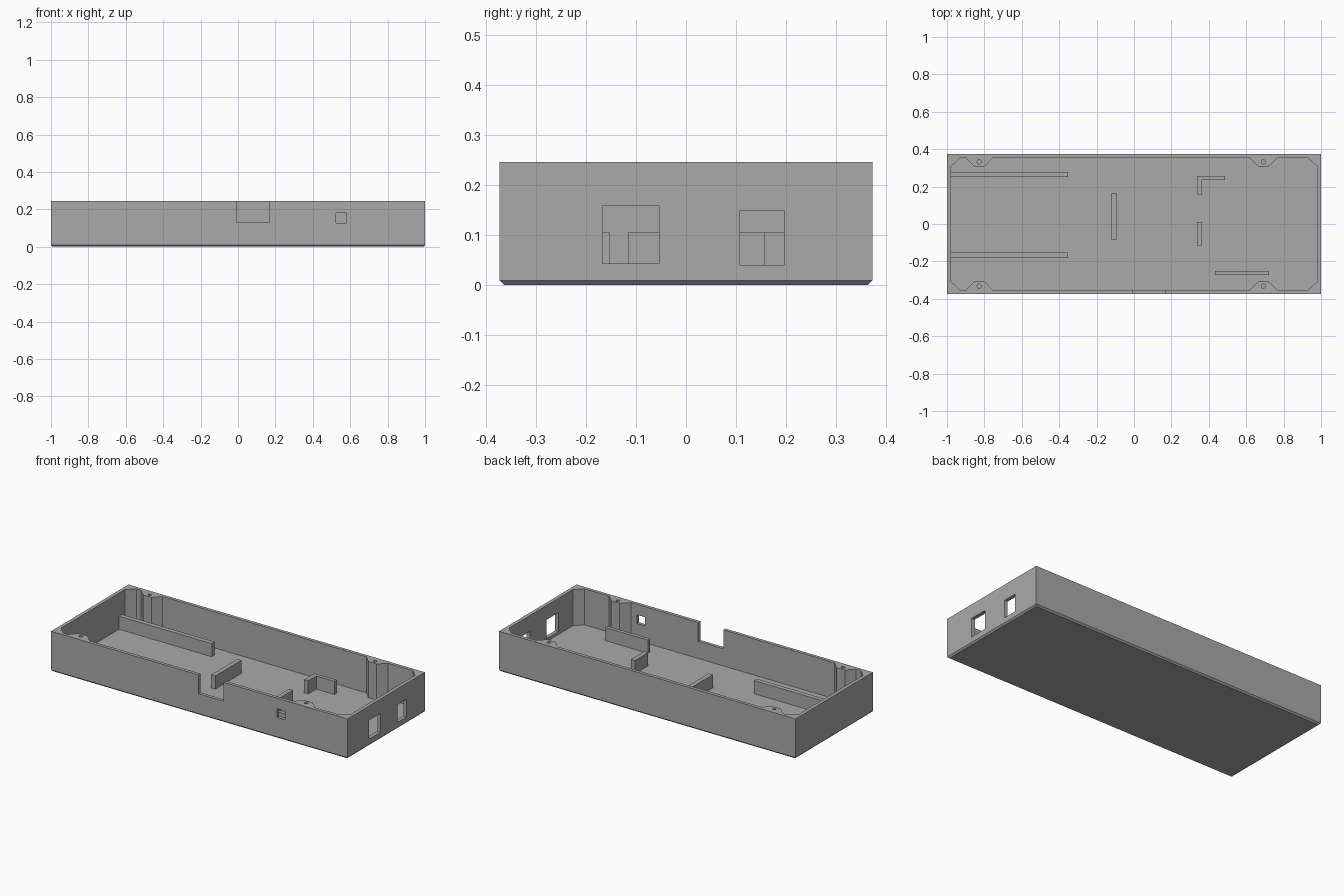
import bpy
import bmesh

HALF_X, HALF_Y, HEIGHT = 1.0, 0.373, 0.245
FLOOR = 0.025       # top of the floor
RIB_TOP = 0.105
WALL_X, WALL_Y = 0.978, 0.353
POST_X = (0.692, -0.828)
POST_Y = 0.308      # inner face of the screw posts

cube = bpy.data.objects.get("Cube")
if cube:
    bpy.data.objects.remove(cube)

grey = bpy.data.materials.new("grey plastic")
grey.use_nodes = True
grey.diffuse_color = (0.4, 0.4, 0.4, 1)
grey.node_tree.nodes["Principled BSDF"].inputs["Base Color"].default_value = grey.diffuse_color


def finish(name, bm):
    bmesh.ops.recalc_face_normals(bm, faces=bm.faces)
    mesh = bpy.data.meshes.new(name)
    bm.to_mesh(mesh)
    bm.free()
    mesh.materials.append(grey)
    obj = bpy.data.objects.new(name, mesh)
    bpy.context.collection.objects.link(obj)
    return obj


def prism(name, outline, z0, z1):
    bm = bmesh.new()
    base = bm.faces.new([bm.verts.new((x, y, z0)) for x, y in outline])
    top = bmesh.ops.extrude_face_region(bm, geom=[base])["geom"]
    verts = [g for g in top if isinstance(g, bmesh.types.BMVert)]
    bmesh.ops.translate(bm, vec=(0, 0, z1 - z0), verts=verts)
    return finish(name, bm)


def box(name, x0, x1, y0, y1, z0, z1):
    return prism(name, [(x0, y0), (x1, y0), (x1, y1), (x0, y1)], z0, z1)


def cut(target, cutter):
    mod = target.modifiers.new("cut", 'BOOLEAN')
    mod.operation = 'DIFFERENCE'
    mod.solver = 'EXACT'
    mod.object = cutter
    bpy.context.view_layer.objects.active = target
    bpy.ops.object.modifier_apply(modifier=mod.name)
    bpy.data.objects.remove(cutter)


# Outer block with a chamfered bottom edge
tray = box("tray_shell", -HALF_X, HALF_X, -HALF_Y, HALF_Y, 0, HEIGHT)
bm = bmesh.new()
bm.from_mesh(tray.data)
bottom = [e for e in bm.edges if all(v.co.z < 0.001 for v in e.verts)]
bmesh.ops.bevel(bm, geom=bottom, offset=0.009, segments=1, affect='EDGES')
bm.to_mesh(tray.data)
bm.free()

# Cavity outline: clipped corners, with trapezoid screw posts left on the long walls
side = [(WALL_X, POST_Y), (WALL_X - 0.046, WALL_Y)]
for px in POST_X:
    side += [(px + 0.073, WALL_Y), (px + 0.028, POST_Y),
             (px - 0.028, POST_Y), (px - 0.073, WALL_Y)]
side += [(0.046 - WALL_X, WALL_Y), (-WALL_X, POST_Y)]
cavity = side + [(x, -y) for x, y in reversed(side)]
cut(tray, prism("cavity_cutter", cavity, FLOOR, 0.3))

# Screw holes in the posts
for px in POST_X:
    for py in (0.332, -0.332):
        bm = bmesh.new()
        bmesh.ops.create_cone(bm, cap_ends=True, segments=20, radius1=0.011,
                              radius2=0.011, depth=0.2)
        bmesh.ops.translate(bm, vec=(px, py, HEIGHT), verts=bm.verts)
        cut(tray, finish("screw_cutter", bm))

# Front notch, small front hole and two port windows on the end wall
cut(tray, box("notch_cutter", -0.005, 0.165, -0.4, -0.33, 0.13, 0.3))
cut(tray, box("hole_cutter", 0.525, 0.578, -0.4, -0.33, 0.128, 0.181))
cut(tray, box("port_cutter", 0.95, 1.05, -0.167, -0.054, 0.043, 0.158))
cut(tray, box("port_cutter", 0.95, 1.05, 0.108, 0.196, 0.04, 0.148))

# Raised ribs on the floor: x range, y range
ribs = {
    "back_rail": (-0.985, -0.352, 0.25, 0.278),
    "front_rail": (-0.985, -0.352, -0.181, -0.153),
    "middle_rib": (-0.121, -0.093, -0.085, 0.165),
    "port_rib": (0.337, 0.364, -0.116, 0.01),
    "front_rib": (0.432, 0.722, -0.272, -0.25),
}
for name, (x0, x1, y0, y1) in ribs.items():
    box(name, x0, x1, y0, y1, FLOOR - 0.005, RIB_TOP)

prism("corner_bracket", [(0.337, 0.157), (0.364, 0.157), (0.364, 0.235),
                         (0.487, 0.235), (0.487, 0.257), (0.337, 0.257)],
      FLOOR - 0.005, RIB_TOP)
